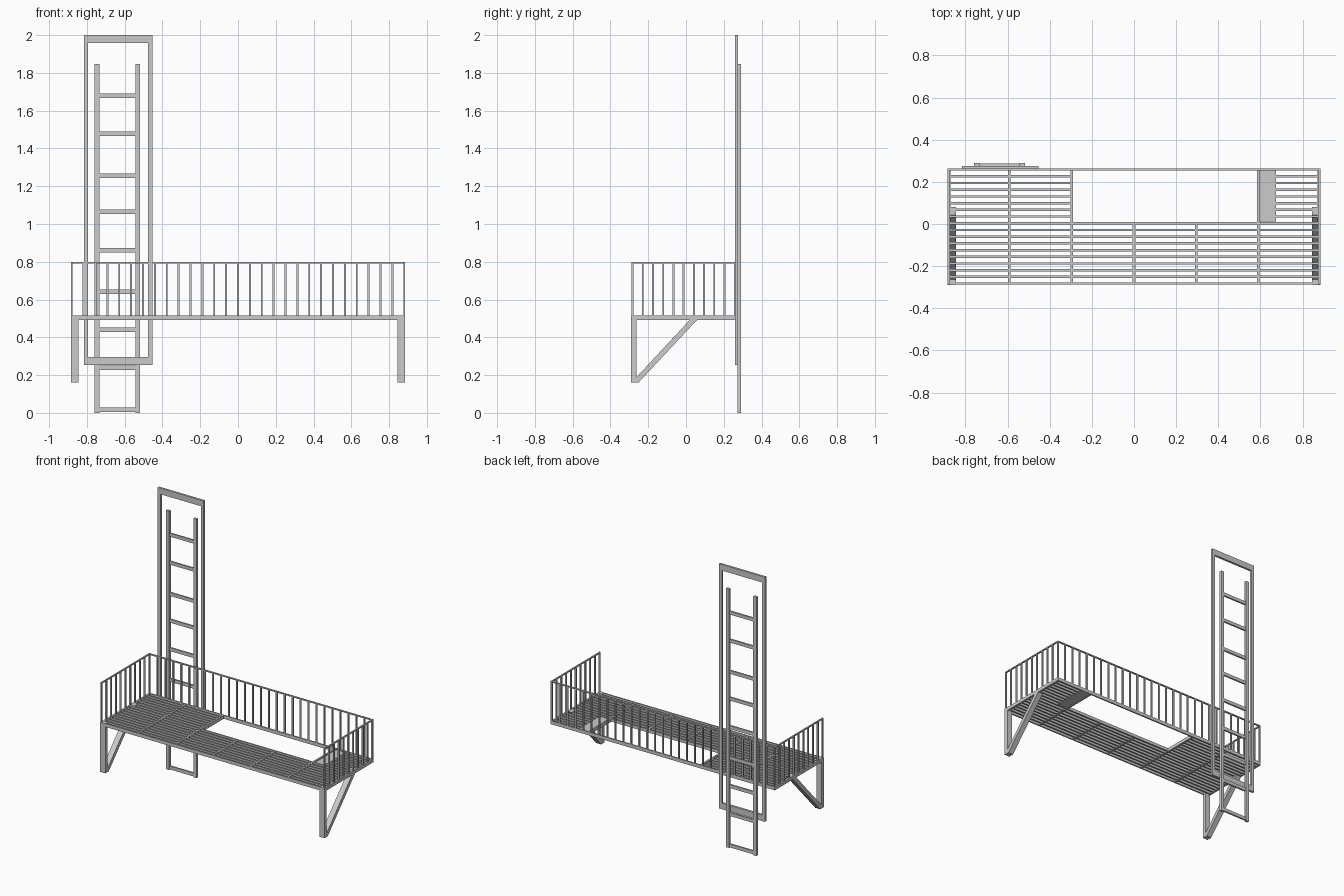
import bpy, bmesh

if "Cube" in bpy.data.objects:
    bpy.data.objects.remove(bpy.data.objects["Cube"])


def boxes(name, items):
    """One object from many boxes given as (x0, x1, y0, y1, z0, z1)."""
    bm = bmesh.new()
    for x0, x1, y0, y1, z0, z1 in items:
        for v in bmesh.ops.create_cube(bm, size=1)["verts"]:
            v.co = ((x0 + x1) / 2 + v.co.x * (x1 - x0),
                    (y0 + y1) / 2 + v.co.y * (y1 - y0),
                    (z0 + z1) / 2 + v.co.z * (z1 - z0))
    return finish(name, bm)


def finish(name, bm):
    mesh = bpy.data.meshes.new(name)
    bm.to_mesh(mesh)
    bm.free()
    obj = bpy.data.objects.new(name, mesh)
    bpy.context.collection.objects.link(obj)
    return obj


def prism(name, profile, x0, x1):
    """Extrude a (y, z) profile along x."""
    bm = bmesh.new()
    face = bm.faces.new([bm.verts.new((x0, y, z)) for y, z in profile])
    ext = bmesh.ops.extrude_face_region(bm, geom=[face])
    for v in ext["geom"]:
        if isinstance(v, bmesh.types.BMVert):
            v.co.x = x1
    bmesh.ops.recalc_face_normals(bm, faces=bm.faces)
    return finish(name, bm)


X, Y0, Y1 = 0.885, -0.288, 0.263      # platform half length, front, back
Z0, Z1, ZR = 0.492, 0.516, 0.799      # deck underside, deck top, handrail
HX0, HX1, HY = -0.295, 0.585, 0.007   # hatch opening
PX = 0.675                            # right edge of the hatch plate
T = 0.01

# Deck perimeter
boxes("deck_frame", [
    (-X, X, Y0, Y0 + T, Z0, Z1), (-X, X, Y1 - T, Y1, Z0, Z1),
    (-X, -X + 0.013, Y0, Y1, Z0, Z1), (X - 0.013, X, Y0, Y1, Z0, Z1)])

# Deck slats, interrupted behind the hatch line
slats = []
n = 17
for i in range(1, n):
    y = Y0 + T / 2 + (Y1 - Y0 - T) * i / n
    spans = [(-X, X)] if y < HY + 0.01 else [(-X, HX0), (PX, X)]
    slats += [(a, b, y - 0.0055, y + 0.0055, Z0 + 0.001, Z1 - 0.001) for a, b in spans]
boxes("deck_slats", slats)

# Cross beams, shorter where they meet the hatch
beams = []
for x in (-0.592, -0.296, 0, 0.295, 0.591):
    end = HY if x in (0, 0.295) else Y1
    beams.append((x - 0.006, x + 0.006, Y0, end, Z0, Z1))
boxes("deck_cross_beams", beams)

# Solid plate beside the hatch
boxes("hatch_plate", [(HX1, PX, HY + 0.006, Y1 - 0.003, 0.496, 0.508)])

# Railing balusters: long back side and both ends
B = 0.005
bars = []
for i in range(29):
    x = -X + B + (2 * X - 2 * B) * i / 28
    bars.append((x - B, x + B, Y1 - 2 * B, Y1, Z1, ZR))
for i in range(10):
    y = Y0 + B + (Y1 - Y0 - 2 * B) * i / 10
    for x in (-X + B, X - B):
        bars.append((x - B, x + B, y - B, y + B, Z1, ZR))
boxes("railing_balusters", bars)

# Handrail
boxes("railing_top", [
    (-X, X, Y1 - 2 * B, Y1, ZR - 0.008, ZR),
    (-X, -X + 2 * B, Y0, Y1, ZR - 0.008, ZR),
    (X - 2 * B, X, Y0, Y1, ZR - 0.008, ZR)])

# Wall brackets: upright plus diagonal brace
for side, s in (("left", -1), ("right", 1)):
    prism(side + "_bracket_post",
          [(-0.29, 0.161), (-0.263, 0.161), (-0.263, Z1), (-0.29, Z1)],
          s * 0.845, s * X)
    prism(side + "_bracket_brace",
          [(-0.288, 0.161), (-0.251, 0.161), (0.081, Z1), (0.042, Z1)],
          s * 0.845, s * X)

# Ladder guide frame
FX0, FX1, FY0, FY1 = -0.816, -0.453, 0.26, 0.276
boxes("ladder_guide_frame", [
    (FX0, FX0 + 0.023, FY0, FY1, 0.254, 2), (FX1 - 0.023, FX1, FY0, FY1, 0.254, 2),
    (FX0, FX1, FY0, FY1, 1.957, 2), (FX0, FX1, FY0, FY1, 0.254, 0.297)])

# Sliding ladder
LX0, LX1 = -0.759, -0.518
boxes("ladder_rails", [(LX0, LX0 + 0.025, 0.272, 0.29, 0, 1.847),
                       (LX1 - 0.025, LX1, 0.272, 0.29, 0, 1.847)])
boxes("ladder_rungs", [
    (LX0 + 0.01, LX1 - 0.01, 0.275, 0.287, z - 0.012, z + 0.012)
    for z in (0.016, 0.24, 0.44, 0.642, 0.861, 1.064, 1.255, 1.478, 1.678)])
